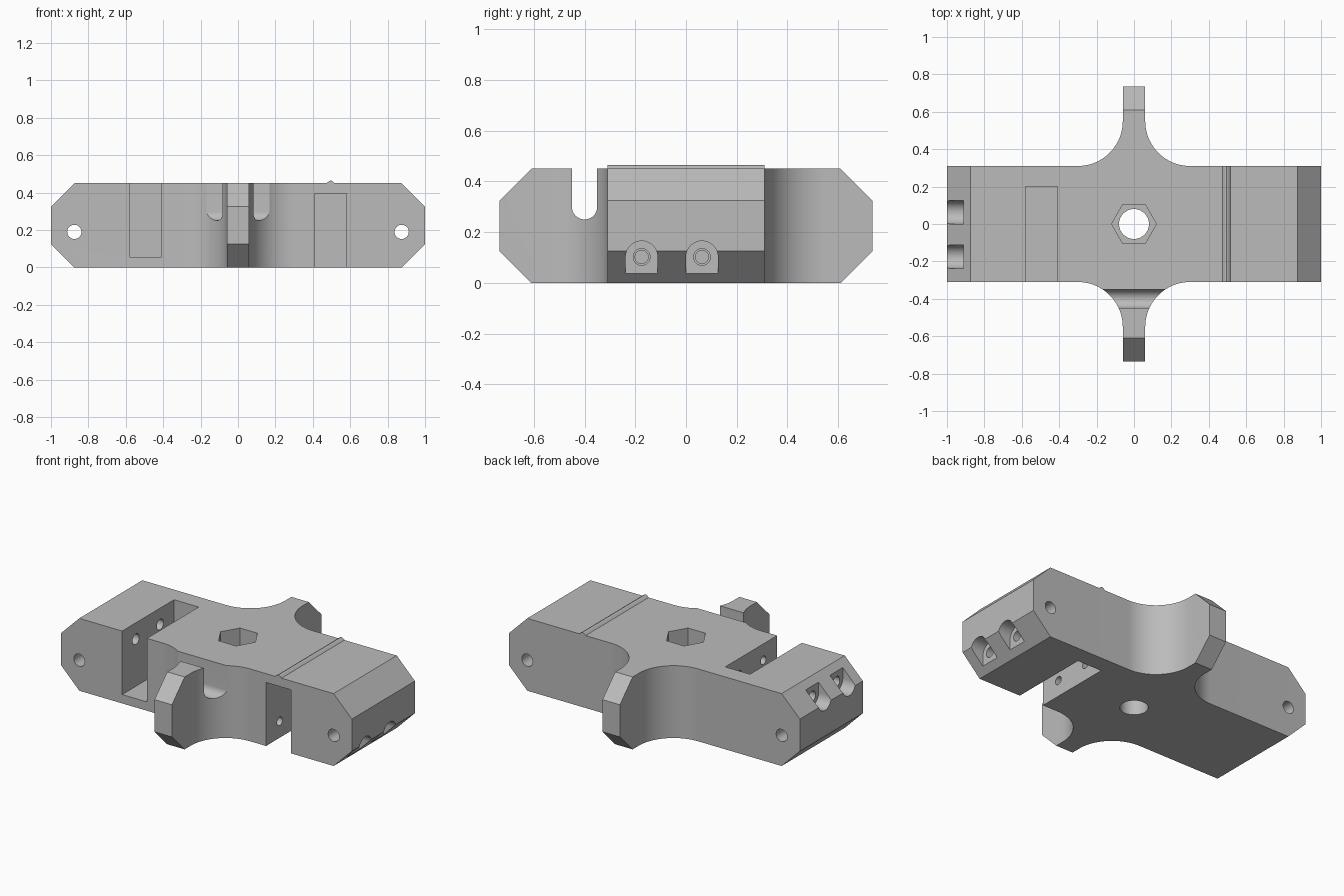
import bpy
import bmesh
from math import sin, cos, pi, radians

cube = bpy.data.objects.get("Cube")
if cube:
    bpy.data.objects.remove(cube, do_unlink=True)

H = 0.45       # height
W = 0.31       # half depth of the bar
ARM = 0.735    # reach of the side arms
CH = 0.125     # end chamfer
FIL = 0.24     # arm fillet radius
HALF = 0.06    # half width of the arms

grey = bpy.data.materials.new("plain grey")
grey.use_nodes = True
colour = (0.5, 0.5, 0.5, 1)
grey.diffuse_color = colour
grey.node_tree.nodes["Principled BSDF"].inputs["Base Color"].default_value = colour


def arc(cx, cy, r, start, end, n):
    steps = [radians(start + (end - start) * i / n) for i in range(n + 1)]
    return [(cx + r * cos(a), cy + r * sin(a)) for a in steps]


def circle(cx, cy, r, n=32):
    return arc(cx, cy, r, 0, 360, n)[:-1]


def rect(a, b, c, d):
    return [(a, c), (b, c), (b, d), (a, d)]


def octagon(half):
    return [(-half, CH), (CH - half, 0), (half - CH, 0), (half, CH),
            (half, H - CH), (half - CH, H), (CH - half, H), (-half, H - CH)]


def prism(name, points, axis, lo, hi):
    """Extrude a closed profile along an axis."""
    place = {"x": lambda u, v, t: (t, u, v),
             "y": lambda u, v, t: (u, t, v),
             "z": lambda u, v, t: (u, v, t)}[axis]
    bm = bmesh.new()
    ends = [[bm.verts.new(place(u, v, t)) for u, v in points] for t in (lo, hi)]
    bm.faces.new(ends[0])
    bm.faces.new(ends[1])
    n = len(points)
    for i in range(n):
        j = (i + 1) % n
        bm.faces.new((ends[0][i], ends[0][j], ends[1][j], ends[1][i]))
    bmesh.ops.recalc_face_normals(bm, faces=bm.faces)
    mesh = bpy.data.meshes.new(name)
    bm.to_mesh(mesh)
    bm.free()
    mesh.materials.append(grey)
    obj = bpy.data.objects.new(name, mesh)
    bpy.context.collection.objects.link(obj)
    return obj


def combine(target, tool, operation="DIFFERENCE"):
    """Apply a boolean and discard the tool."""
    tool.hide_render = True
    mod = target.modifiers.new("cut", "BOOLEAN")
    mod.operation = operation
    mod.solver = "EXACT"
    mod.object = tool
    bpy.ops.object.select_all(action="DESELECT")
    bpy.context.view_layer.objects.active = target
    target.select_set(True)
    bpy.ops.object.modifier_apply(modifier=mod.name)
    bpy.data.objects.remove(tool, do_unlink=True)


# Cross-shaped plate with filleted arms
quarter = [(1, W)] + arc(HALF + FIL, W + FIL, FIL, 270, 180, 24) + [(HALF, ARM)]
half_plan = quarter + [(-x, y) for x, y in reversed(quarter)]
body = prism("body", half_plan + [(-x, -y) for x, y in half_plan], "z", 0, H)

# Chamfered ends of the bar and the arms
combine(body, prism("bar_ends", octagon(1), "y", -1, 1), "INTERSECT")
combine(body, prism("arm_ends", octagon(ARM), "x", -2, 2), "INTERSECT")

# Round-bottomed slot across the front arm
slot = arc(-0.4, 0.3, 0.05, 180, 360, 20) + [(-0.35, 0.6), (-0.45, 0.6)]
combine(body, prism("arm_slot", slot, "x", -0.28, 0.28))

# Pockets: left opens upward, right opens downward
combine(body, prism("top_pocket", rect(-0.58, -0.41, 0.055, 0.6), "y", -0.5, 0.2))
combine(body, prism("bottom_pocket", rect(0.41, 0.58, -0.2, 0.395), "y", -0.5, 0.2))

# Hexagon nut recess and centre bore
combine(body, prism("nut_recess", circle(0, 0, 0.12, 6), "z", 0.24, 0.6))
combine(body, prism("centre_bore", circle(0, 0, 0.08, 40), "z", -0.1, 0.6))

for side in (-1, 1):
    # Hinge pin hole through each end
    combine(body, prism("pin_hole", circle(side * 0.875, 0.19, 0.038), "y", -1, 1))
    # Screw notches, clearance holes and blind pilot holes
    z = 0.102 if side > 0 else H - 0.102
    for y in (-0.175, 0.063):
        dome = arc(y, z, 0.063, 0, side * 180, 20)
        notch = dome + [(y - 0.063, z - side * 0.3), (y + 0.063, z - side * 0.3)]
        for name, points, inner, outer in (
                ("notch", notch, 0.912, 1.2),
                ("clearance", circle(y, z, 0.033), 0.5, 1.1),
                ("pilot", circle(y, z, 0.026), 0.22, 0.55)):
            lo, hi = sorted((side * inner, side * outer))
            combine(body, prism(name, points, "x", lo, hi))

bpy.ops.object.select_all(action="DESELECT")
body.select_set(True)
bpy.context.view_layer.objects.active = body
bpy.ops.object.shade_smooth_by_angle(angle=radians(25))

# Thin raised rib across the top
rib = [(0.474, H), (0.486, H + 0.011), (0.495, H + 0.015), (0.504, H + 0.011), (0.516, H)]
prism("raised_rib", rib, "y", -W, W)
